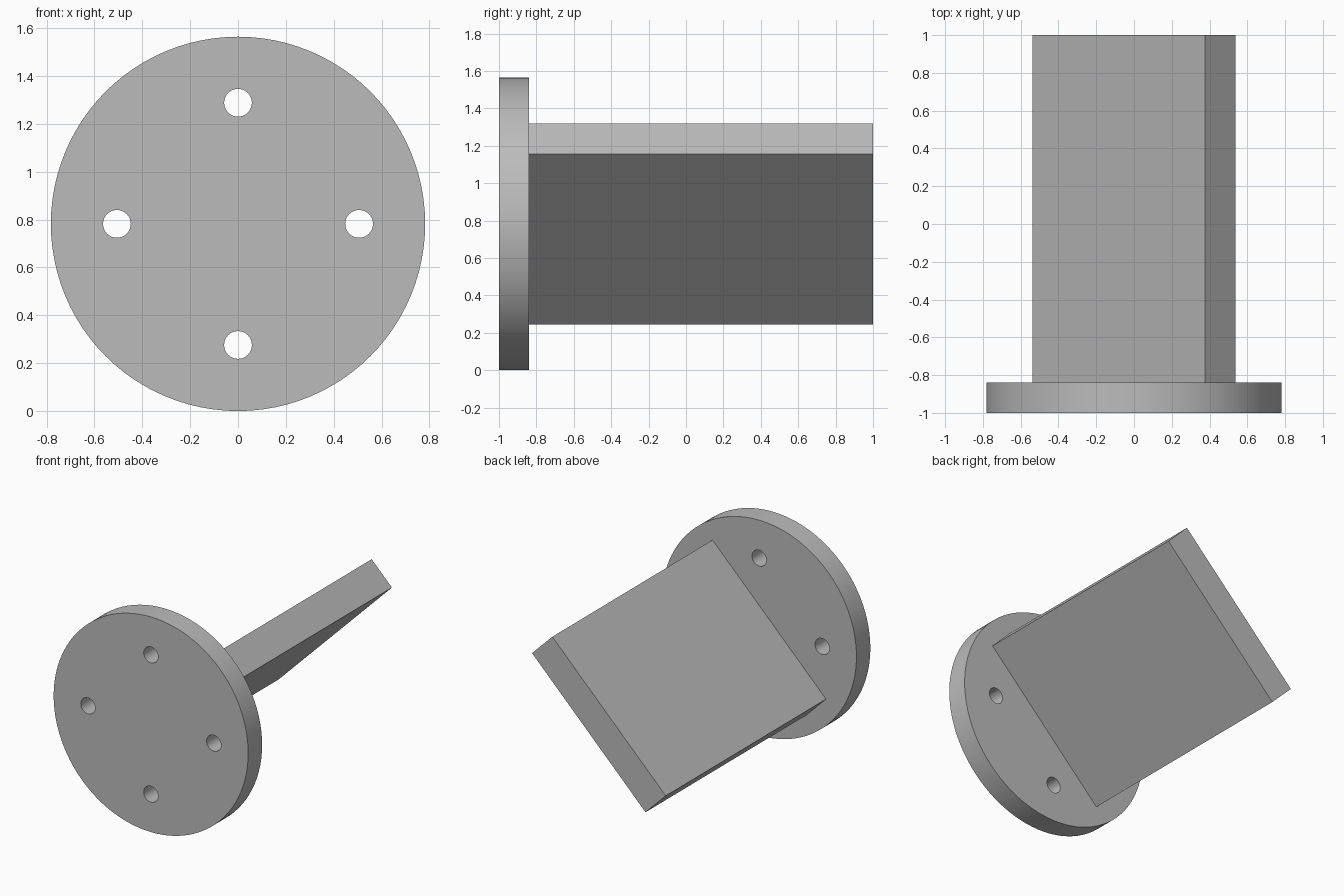
import bpy
from math import pi, radians, sin, cos
from mathutils import Vector

cube = bpy.data.objects.get("Cube")
if cube:
    bpy.data.objects.remove(cube, do_unlink=True)

CENTRE_Z = 0.782
FLANGE_RADIUS = 0.782
FRONT, FLANGE_BACK, BACK = -1.0, -0.84, 1.0
HOLE_RADIUS, HOLE_CIRCLE = 0.058, 0.506

grey = bpy.data.materials.new("plain grey")
grey.use_nodes = True
grey.diffuse_color = (0.5, 0.5, 0.5, 1)
grey.node_tree.nodes["Principled BSDF"].inputs["Base Color"].default_value = (0.5, 0.5, 0.5, 1)


def cylinder(name, radius, y0, y1, x, z, sides):
    """Cylinder lying along the y axis."""
    bpy.ops.mesh.primitive_cylinder_add(
        vertices=sides, radius=radius, depth=y1 - y0,
        location=(x, (y0 + y1) / 2, z), rotation=(pi / 2, 0, 0))
    obj = bpy.context.object
    obj.name = name
    bpy.ops.object.transform_apply(location=True, rotation=True, scale=True)
    obj.data.materials.append(grey)
    return obj


# Round flange with four bolt holes drilled through it
flange = cylinder("round_flange", FLANGE_RADIUS, FRONT, FLANGE_BACK, 0, CENTRE_Z, 96)
for i in range(4):
    angle = i * pi / 2
    cutter = cylinder("hole_cutter", HOLE_RADIUS, FRONT - 0.1, FLANGE_BACK + 0.1,
                      HOLE_CIRCLE * cos(angle), CENTRE_Z + HOLE_CIRCLE * sin(angle), 32)
    cutter.hide_render = True
    bpy.context.view_layer.objects.active = flange
    drill = flange.modifiers.new("bolt_hole", 'BOOLEAN')
    drill.operation = 'DIFFERENCE'
    drill.solver = 'EXACT'
    drill.object = cutter
    bpy.ops.object.modifier_apply(modifier=drill.name)
    bpy.data.objects.remove(cutter, do_unlink=True)

bpy.ops.object.select_all(action='DESELECT')
flange.select_set(True)
bpy.context.view_layer.objects.active = flange
bpy.ops.object.shade_smooth_by_angle(angle=radians(30))

# Flat tongue behind the flange, tilted 45 degrees about the long axis
bpy.ops.mesh.primitive_cube_add(
    size=1, location=Vector((0, (FLANGE_BACK + BACK) / 2, CENTRE_Z)),
    rotation=(0, -pi / 4, 0))
tongue = bpy.context.object
tongue.name = "tilted_tongue"
tongue.scale = (1.29, BACK - FLANGE_BACK, 0.23)
bpy.ops.object.transform_apply(location=False, rotation=False, scale=True)
tongue.data.materials.append(grey)
